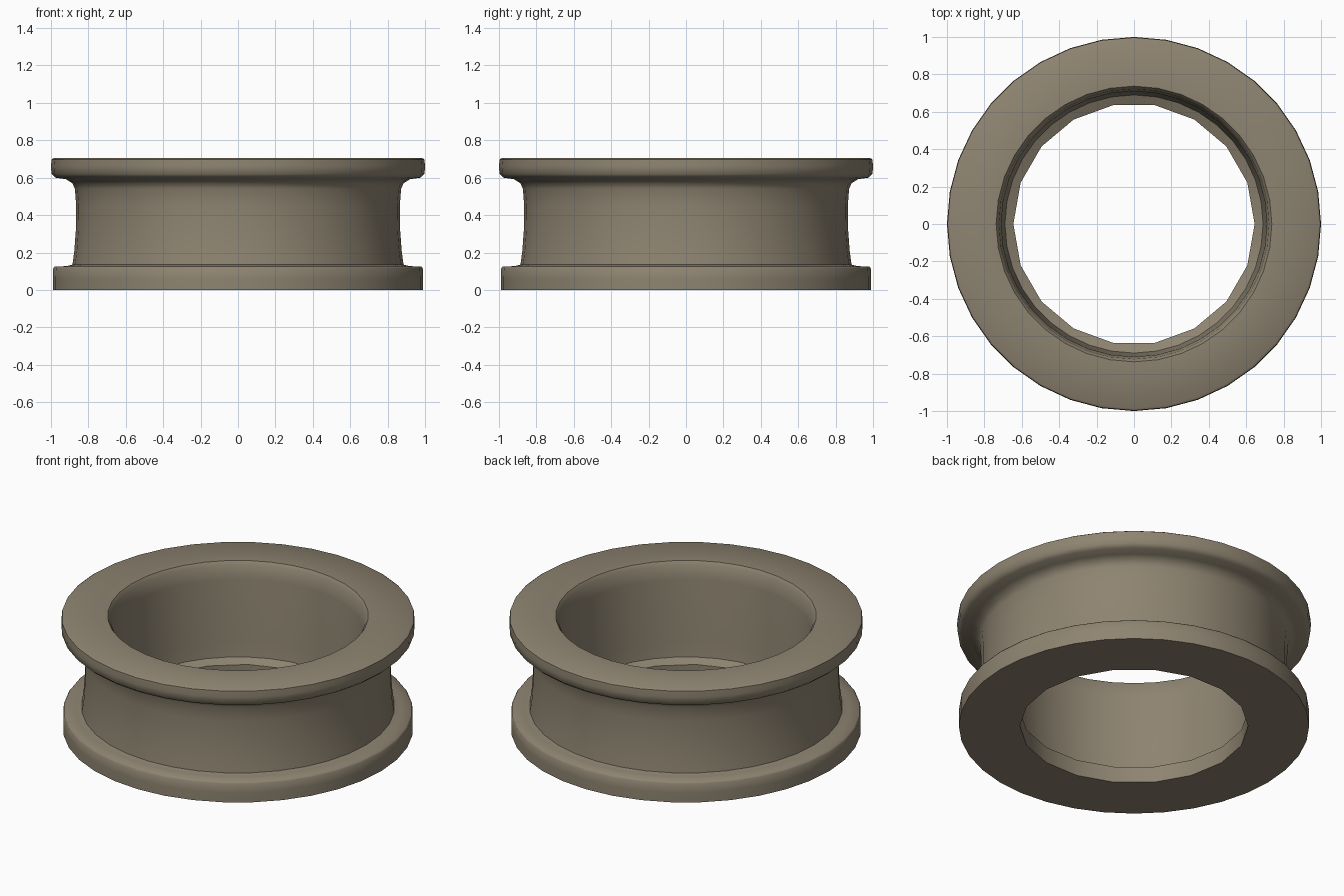
import bpy, bmesh, math

if "Cube" in bpy.data.objects:
    bpy.data.objects.remove(bpy.data.objects["Cube"])

SIDES = 36
# closed profile: radius, height, is the ring an 18-sided one
PROFILE = [
    # bottom flange
    (0.645, 0.0, True), (0.99, 0.0, False), (0.99, 0.06, False), (0.988, 0.115, False),
    (0.98, 0.125, False), (0.92, 0.127, False), (0.885, 0.135, False),
    # waisted outer wall
    (0.875, 0.21, False), (0.867, 0.32, False), (0.865, 0.45, False),
    (0.872, 0.54, False), (0.885, 0.57, False), (0.92, 0.592, False),
    # top flange
    (0.975, 0.60, False), (0.997, 0.62, False), (1.0, 0.66, False),
    (0.997, 0.697, False), (0.985, 0.705, False),
    # bore
    (0.737, 0.705, False), (0.722, 0.685, False), (0.71, 0.60, False),
    (0.70, 0.22, False), (0.69, 0.125, False), (0.645, 0.10, True),
]

bm = bmesh.new()
rings = []
for r, z, coarse in PROFILE:
    ring = []
    for i in range(SIDES):
        a = 2 * math.pi * i / SIDES
        # odd points sit on the chord where the bore has half the sides
        rr = r * math.cos(2 * math.pi / SIDES) if coarse and i % 2 else r
        ring.append(bm.verts.new((rr * math.cos(a), rr * math.sin(a), z)))
    rings.append(ring)
for k, lo in enumerate(rings):
    hi = rings[(k + 1) % len(rings)]
    for i in range(SIDES):
        j = (i + 1) % SIDES
        bm.faces.new((lo[i], lo[j], hi[j], hi[i]))
bmesh.ops.recalc_face_normals(bm, faces=bm.faces)
mesh = bpy.data.meshes.new("flanged_ring")
bm.to_mesh(mesh)
bm.free()

ring_obj = bpy.data.objects.new("flanged_ring", mesh)
bpy.context.collection.objects.link(ring_obj)
mat = bpy.data.materials.new("warm grey brown")
mat.diffuse_color = (0.27, 0.23, 0.165, 1)
mat.use_nodes = True
mat.node_tree.nodes["Principled BSDF"].inputs["Base Color"].default_value = mat.diffuse_color
mesh.materials.append(mat)

bpy.context.view_layer.objects.active = ring_obj
ring_obj.select_set(True)
bpy.ops.object.shade_smooth_by_angle(angle=math.radians(50))
